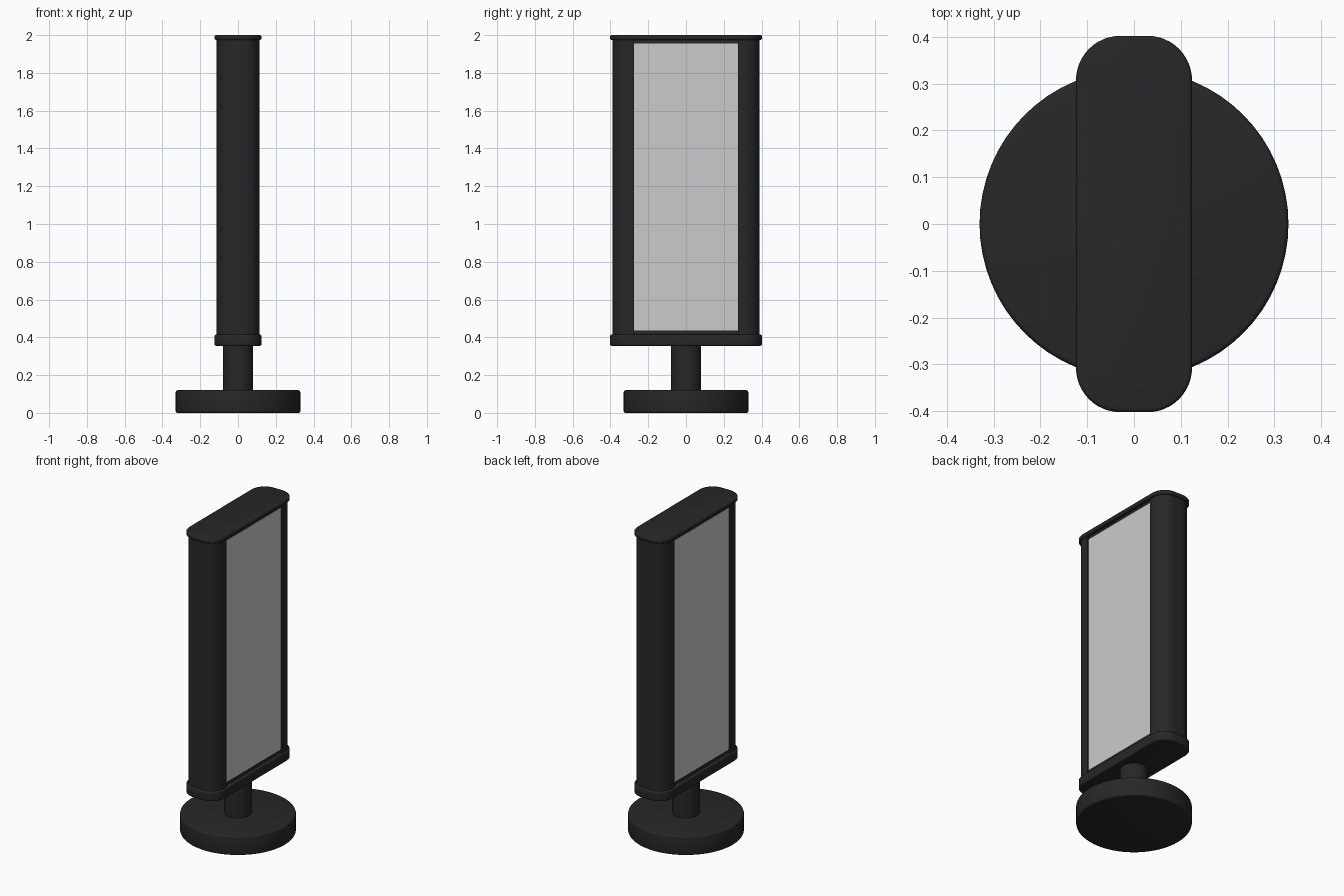
import bpy, bmesh, math

if "Cube" in bpy.data.objects:
    bpy.data.objects.remove(bpy.data.objects["Cube"])

black = bpy.data.materials.new("black_metal")
black.diffuse_color = (0.02, 0.02, 0.02, 1)
black.use_nodes = True
black.node_tree.nodes["Principled BSDF"].inputs["Base Color"].default_value = black.diffuse_color


def rounded_outline(hx, y0, y1, r0, r1, steps=12):
    """Rounded rectangle outline; r0 rounds the y0 end, r1 the y1 end."""
    pts = []
    for sx, y, sy, r, start in ((1, y0, 1, r0, -90), (1, y1, -1, r1, 0),
                                (-1, y1, -1, r1, 90), (-1, y0, 1, r0, 180)):
        if r == 0:
            pts.append((sx * hx, y))
            continue
        for i in range(steps + 1):
            a = math.radians(start + 90 * i / steps)
            pts.append((sx * (hx - r) + r * math.cos(a), y + sy * r + r * math.sin(a)))
    return pts


def circle(r, n=64):
    return [(r * math.cos(2 * math.pi * i / n), r * math.sin(2 * math.pi * i / n)) for i in range(n)]


def prism(name, outline, z0, z1, mat=black, bevel=0, x=0):
    """Extrude an outline from z0 to z1, with optional soft rims."""
    bm = bmesh.new()
    face = bm.faces.new([bm.verts.new((px + x, py, z0)) for px, py in outline])
    top = bmesh.ops.extrude_face_region(bm, geom=[face])["geom"]
    bmesh.ops.translate(bm, vec=(0, 0, z1 - z0),
                        verts=[v for v in top if isinstance(v, bmesh.types.BMVert)])
    bmesh.ops.recalc_face_normals(bm, faces=bm.faces)
    if bevel:
        rims = [e for e in bm.edges if abs(e.verts[0].co.z - e.verts[1].co.z) < 1e-6]
        bmesh.ops.bevel(bm, geom=rims, offset=bevel, segments=3, profile=0.5, affect='EDGES')
    me = bpy.data.meshes.new(name)
    bm.to_mesh(me)
    bm.free()
    ob = bpy.data.objects.new(name, me)
    bpy.context.collection.objects.link(ob)
    if mat:
        me.materials.append(mat)
    bpy.ops.object.select_all(action='DESELECT')
    ob.select_set(True)
    bpy.context.view_layer.objects.active = ob
    bpy.ops.object.shade_smooth_by_angle(angle=math.radians(35))
    return ob


# Foot and pole
prism("base", circle(0.33), 0, 0.12, bevel=0.01)
prism("pole", circle(0.08, 48), 0.11, 0.36)

# Bottom tray and top cap
plate = rounded_outline(0.124, -0.402, 0.402, 0.095, 0.095)
prism("bottom_tray", plate, 0.355, 0.415, bevel=0.008)
prism("top_cap", plate, 1.974, 2.0, bevel=0.008)

# Display housing: core between two rounded side columns
prism("housing_core", rounded_outline(0.102, -0.30, 0.30, 0, 0), 0.41, 1.98)
prism("front_column", rounded_outline(0.113, -0.39, -0.278, 0.085, 0), 0.41, 1.98)
prism("back_column", rounded_outline(0.113, 0.278, 0.39, 0, 0.085), 0.41, 1.98)

# Screens on both wide sides
for side, name in ((1, "right_screen"), (-1, "left_screen")):
    prism(name, rounded_outline(0.004, -0.276, 0.276, 0, 0), 0.437, 1.955, mat=None, x=side * 0.101)
